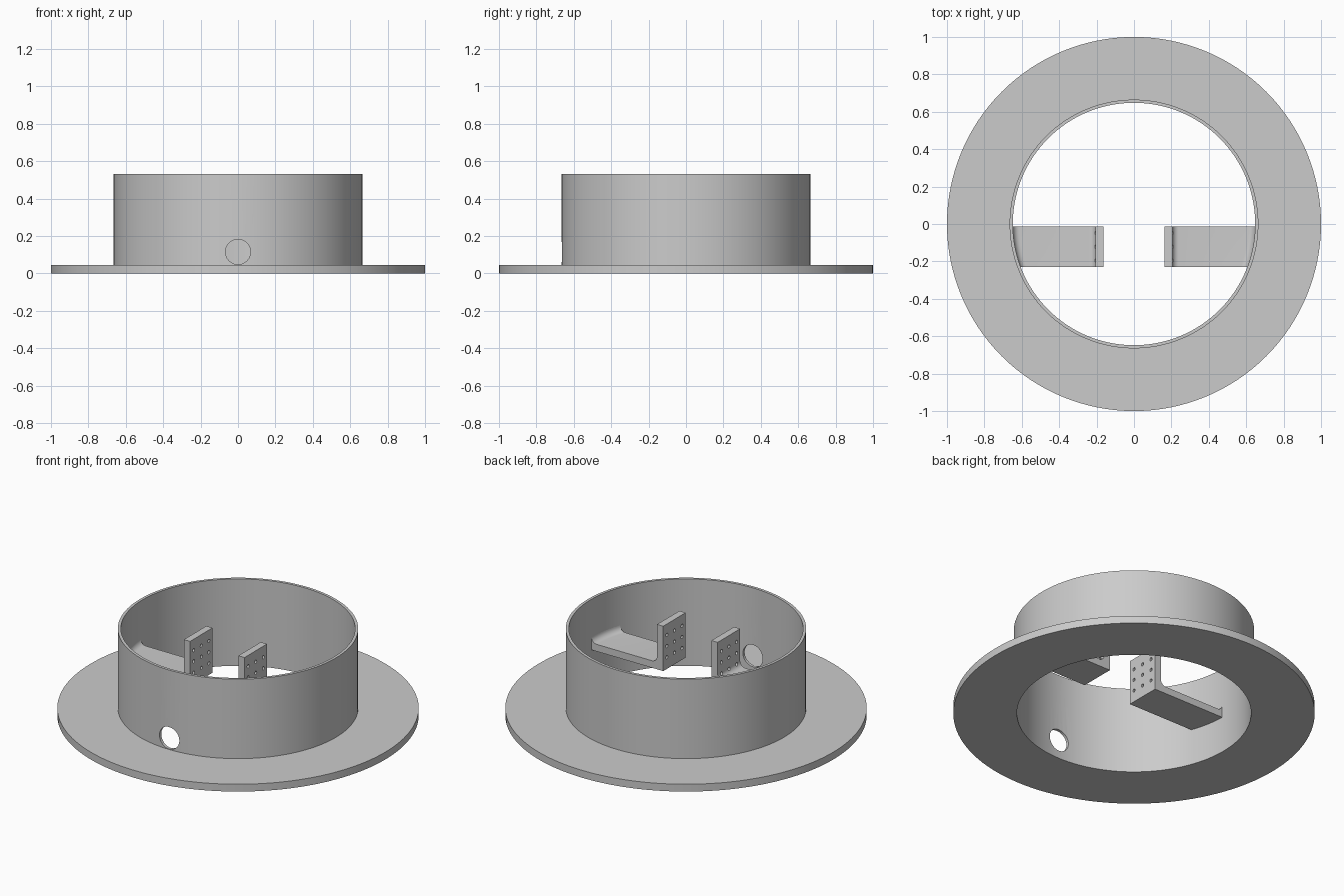
import bpy, bmesh, math
from mathutils import Matrix, Vector

cube = bpy.data.objects.get("Cube")
if cube:
    bpy.data.objects.remove(cube, do_unlink=True)

grey = bpy.data.materials.new("plain grey")
grey.use_nodes = True
colour = (0.6, 0.6, 0.6, 1)
grey.diffuse_color = colour
grey.node_tree.nodes["Principled BSDF"].inputs["Base Color"].default_value = colour

R_IN, R_OUT = 0.648, 0.665      # sleeve wall
SEG = 128


def make_object(name, bm):
    bmesh.ops.recalc_face_normals(bm, faces=bm.faces)
    mesh = bpy.data.meshes.new(name)
    bm.to_mesh(mesh)
    bm.free()
    mesh.materials.append(grey)
    obj = bpy.data.objects.new(name, mesh)
    bpy.context.collection.objects.link(obj)
    return obj


def drill(obj, holes, axis, radius, depth, sides):
    """Cut round holes through obj along the given axis."""
    bm = bmesh.new()
    turn = Vector((0, 0, 1)).rotation_difference(Vector(axis)).to_matrix().to_4x4()
    for centre in holes:
        bmesh.ops.create_cone(bm, cap_ends=True, segments=sides, radius1=radius,
                              radius2=radius, depth=depth,
                              matrix=Matrix.Translation(centre) @ turn)
    cutter = make_object("hole_cutter", bm)
    cutter.hide_render = True
    mod = obj.modifiers.new("holes", 'BOOLEAN')
    mod.operation, mod.solver, mod.object = 'DIFFERENCE', 'EXACT', cutter
    bpy.context.view_layer.objects.active = obj
    bpy.ops.object.modifier_apply(modifier=mod.name)
    bpy.data.objects.remove(cutter, do_unlink=True)


def smooth(obj):
    bpy.ops.object.select_all(action='DESELECT')
    obj.select_set(True)
    bpy.context.view_layer.objects.active = obj
    bpy.ops.object.shade_smooth_by_angle(angle=math.radians(30))


def loft(bm, rings, closed):
    """Join rings of points with quads; cap the ends when open."""
    rows = [[bm.verts.new(p) for p in ring] for ring in rings]
    pairs = list(zip(rows, rows[1:])) + ([(rows[-1], rows[0])] if closed else [])
    for a, b in pairs:
        for i in range(len(a)):
            j = (i + 1) % len(a)
            bm.faces.new((a[i], a[j], b[j], b[i]))
    if not closed:
        bm.faces.new(rows[0])
        bm.faces.new(rows[-1])


# Flange and sleeve, turned as one body
profile = [(R_IN, 0), (1, 0), (1, 0.045), (R_OUT, 0.045), (R_OUT, 0.53), (R_IN, 0.53)]
bm = bmesh.new()
angles = [2 * math.pi * k / SEG for k in range(SEG)]
loft(bm, [[(r * math.cos(a), r * math.sin(a), z) for r, z in profile] for a in angles], True)
body = make_object("flanged_sleeve", bm)
drill(body, [(0, -R_OUT, 0.115)], (0, 1, 0), 0.067, 0.2, 48)
smooth(body)

# Angle brackets: drilled upright plate on an arm that meets the curved wall
Y0, Y1 = -0.23, -0.013
BOTTOM, ARM_TOP, PLATE_TOP = 0.221, 0.264, 0.495
X_IN, X_OUT = 0.163, 0.205
FILLET = 0.035


def arc(cx, cz, start, end, steps=8):
    for k in range(steps + 1):
        a = math.radians(start + (end - start) * k / steps)
        yield (cx + FILLET * math.cos(a), cz + FILLET * math.sin(a))


def bracket_section(y, side):
    wall = math.sqrt(R_IN ** 2 - y ** 2)
    sink = wall + 0.006          # end buried in the wall
    z = ARM_TOP + FILLET
    pts = [(X_IN, BOTTOM), (X_IN, PLATE_TOP), (X_OUT, PLATE_TOP)]
    pts += arc(X_OUT + FILLET, z, 180, 270)
    pts += arc(wall - FILLET, z, 270, 360)
    pts += [(sink, z), (sink, BOTTOM)]
    return [(side * x, y, h) for x, h in pts]


for side, name in ((1, "left_bracket"), (-1, "right_bracket")):
    bm = bmesh.new()
    steps = 10
    loft(bm, [bracket_section(Y0 + (Y1 - Y0) * k / steps, side)
              for k in range(steps + 1)], False)
    bracket = make_object(name, bm)
    middle = (Y0 + Y1) / 2
    holes = [(side * 0.184, middle + 0.073 * i, 0.36 + 0.068 * j)
             for i in (-1, 0, 1) for j in (-1, 0, 1)]
    drill(bracket, holes, (1, 0, 0), 0.01, 0.12, 16)
    smooth(bracket)
